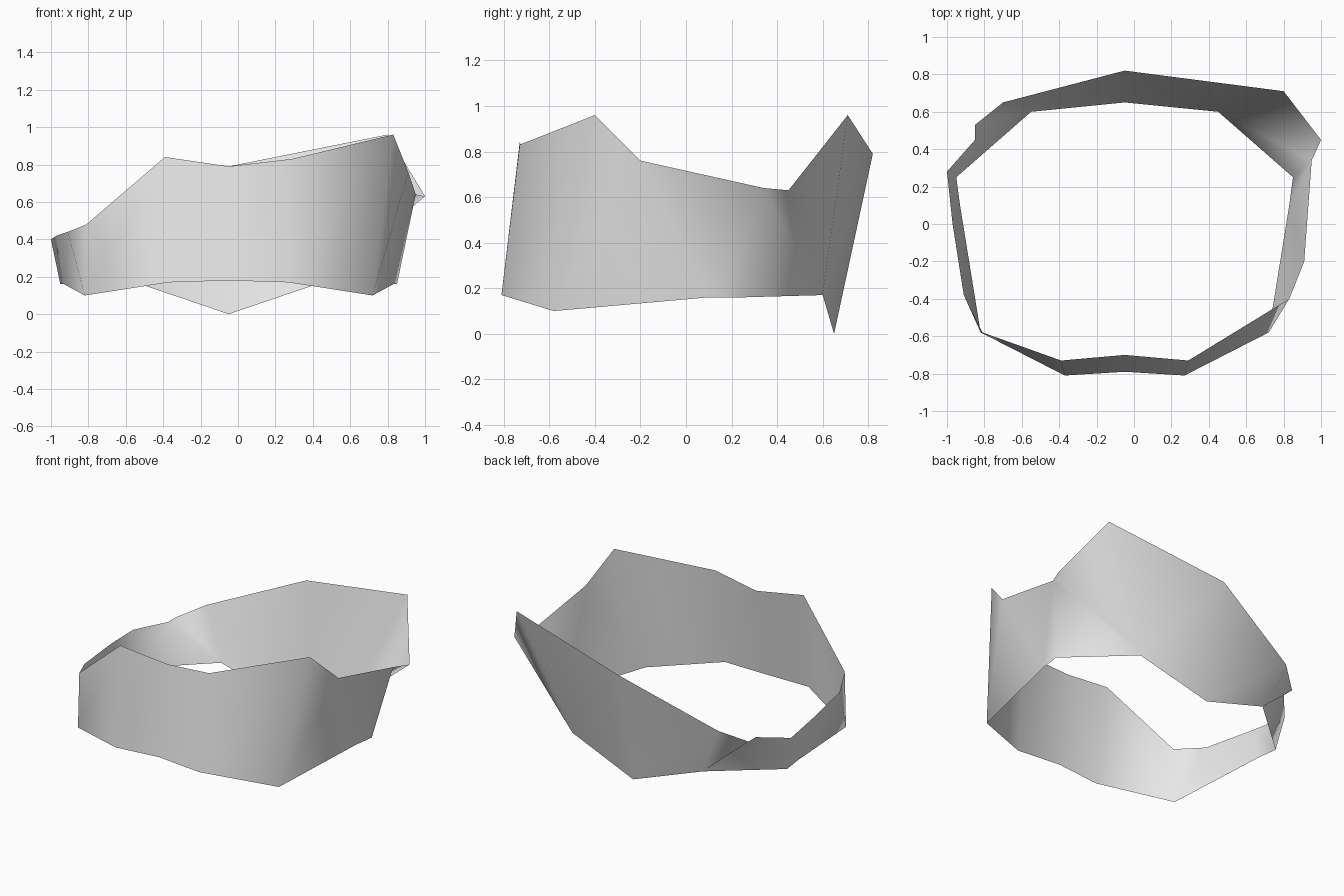
import bpy
import bmesh
from mathutils import Vector

default_cube = bpy.data.objects.get("Cube")
if default_cube:
    bpy.data.objects.remove(default_cube, do_unlink=True)


def make_material(name, color):
    material = bpy.data.materials.new(name)
    material.use_nodes = True
    material.diffuse_color = color
    shader = material.node_tree.nodes["Principled BSDF"]
    shader.inputs["Base Color"].default_value = color
    shader.inputs["Roughness"].default_value = 0.8
    return material


def mirrored_ring(front, side, back, centre_x):
    """Closed ring from one side, given as half-widths from the centre line."""
    left = [Vector((centre_x + w, y, z)) for w, y, z in side]
    right = [Vector((centre_x - w, y, z)) for w, y, z in reversed(side)]
    return [Vector(front)] + left + [Vector(back)] + right


def stitch_rings(name, lower, upper, steps, material):
    """Join two open-ended rings: q advances both, b the lower, t the upper."""
    bm = bmesh.new()
    lower_verts = [bm.verts.new(p) for p in lower]
    upper_verts = [bm.verts.new(p) for p in upper]
    low = high = 0
    for step in steps:
        next_low = (low + (step in "qb")) % len(lower_verts)
        next_high = (high + (step in "qt")) % len(upper_verts)
        corners = [lower_verts[low]]
        if next_low != low:
            corners.append(lower_verts[next_low])
        corners.append(upper_verts[next_high])
        if next_high != high:
            corners.append(upper_verts[high])
        face = bm.faces.new(corners)
        face.smooth = True
        low, high = next_low, next_high
    mesh = bpy.data.meshes.new(name)
    bm.to_mesh(mesh)
    bm.free()
    mesh.materials.append(material)
    band = bpy.data.objects.new(name, mesh)
    bpy.context.collection.objects.link(band)
    return band


light_grey = make_material("light_grey", (0.8, 0.8, 0.8, 1.0))

# Symmetric lower rim, dipping to a point at the back
lower_rim = mirrored_ring(
    front=(-0.05, -0.79, 0.18),
    side=[
        (0.32, -0.81, 0.17),
        (0.77, -0.58, 0.1),
        (0.88, 0.1, 0.16),
        (0.9, 0.25, 0.16),
        (0.5, 0.6, 0.17),
    ],
    back=(-0.05, 0.65, 0),
    centre_x=-0.05,
)

# Uneven upper rim, counter-clockwise from the front centre
upper_rim = [
    (-0.05, -0.7, 0.79), (0.29, -0.73, 0.83),
    (0.83, -0.4, 0.96), (0.91, -0.2, 0.76),
    (0.95, 0.34, 0.64), (1, 0.45, 0.63),
    (0.8, 0.71, 0.96), (-0.05, 0.82, 0.79),
    (-0.7, 0.65, 0.51), (-0.85, 0.53, 0.43),
    (-0.85, 0.45, 0.43), (-1, 0.28, 0.4),
    (-0.97, 0, 0.42), (-0.91, -0.38, 0.44),
    (-0.81, -0.58, 0.48), (-0.39, -0.73, 0.84),
]

# Thin wraparound band between the rims
stitch_rings("wraparound_band", lower_rim, upper_rim, "qqqqbttqqttbtqqtqq", light_grey)
